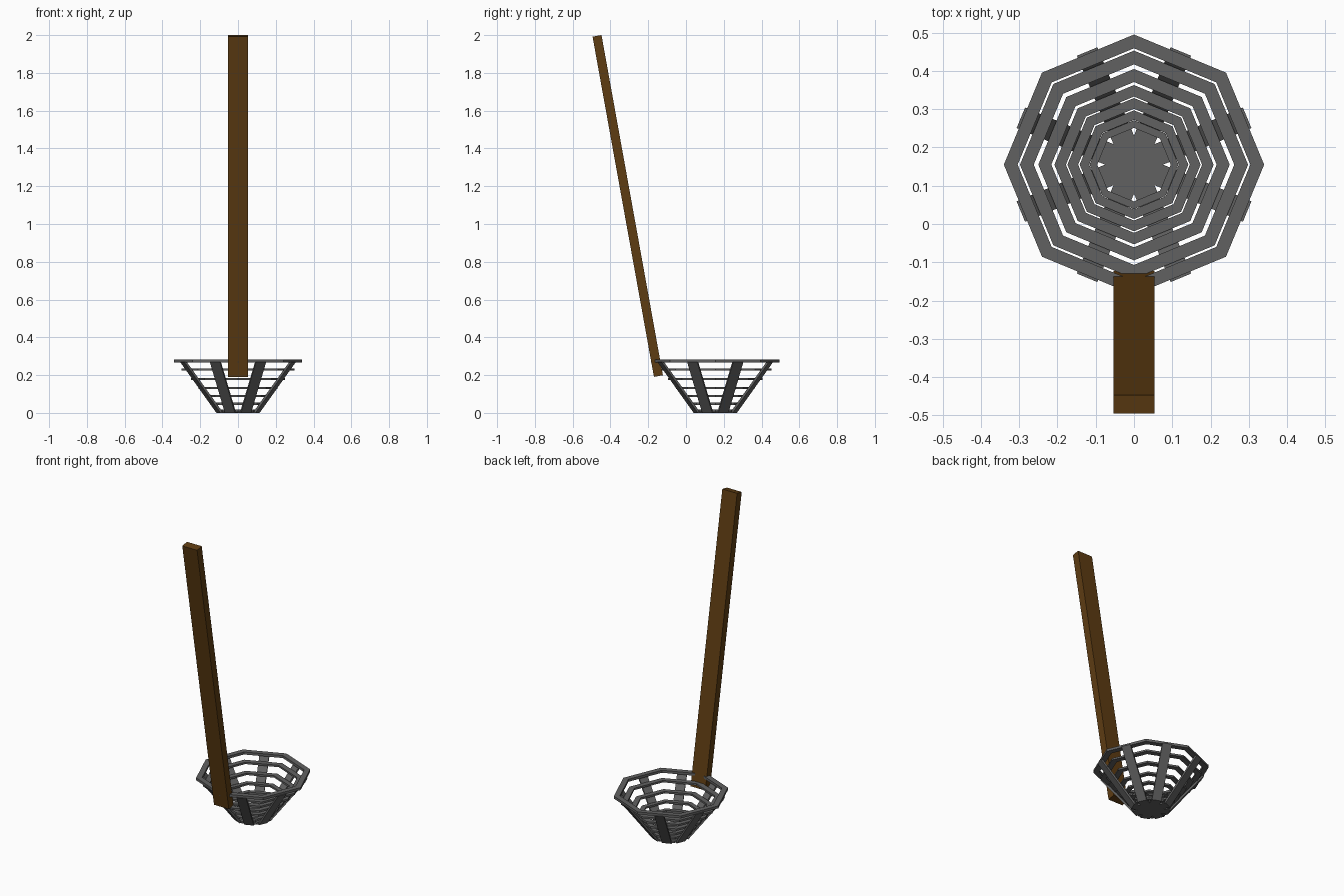
import bpy, bmesh, math
from mathutils import Matrix, Vector

if "Cube" in bpy.data.objects:
    bpy.data.objects.remove(bpy.data.objects["Cube"])

CY = 0.155          # basket centre on y


def material(name, rgb):
    m = bpy.data.materials.new(name)
    m.diffuse_color = (*rgb, 1)
    m.use_nodes = True
    m.node_tree.nodes["Principled BSDF"].inputs["Base Color"].default_value = m.diffuse_color
    return m


IRON = material("dark_iron", (0.12, 0.12, 0.12))
WOOD = material("brown_wood", (0.11, 0.045, 0.006))


def make(name, verts, faces, mat):
    me = bpy.data.meshes.new(name)
    me.from_pydata(verts, [], faces)
    bm = bmesh.new()
    bm.from_mesh(me)
    bmesh.ops.recalc_face_normals(bm, faces=bm.faces)
    bm.to_mesh(me)
    bm.free()
    me.materials.append(mat)
    ob = bpy.data.objects.new(name, me)
    bpy.context.collection.objects.link(ob)
    return ob


def ring(name, outer, width, z, height):
    """Octagonal hoop with a rectangular section."""
    section = [(outer, z - height / 2), (outer, z + height / 2),
               (outer - width, z + height / 2), (outer - width, z - height / 2)]
    verts, faces = [], []
    for i in range(8):
        a = i * math.pi / 4
        verts += [(r * math.cos(a), CY + r * math.sin(a), h) for r, h in section]
        for j in range(4):
            k, n = (j + 1) % 4, (i + 1) % 8
            faces.append((i * 4 + j, i * 4 + k, n * 4 + k, n * 4 + j))
    return make(name, verts, faces, IRON)


# Hoops: outer radius, radial width, height above ground, thickness
hoops = [(0.34, 0.036, 0.275, 0.016), (0.298, 0.036, 0.23, 0.012),
         (0.25, 0.034, 0.18, 0.012), (0.208, 0.030, 0.132, 0.012),
         (0.174, 0.028, 0.09, 0.012), (0.142, 0.025, 0.048, 0.012),
         (0.116, 0.020, 0.011, 0.012)]
for i, h in enumerate(hoops):
    ring(f"basket_hoop_{i + 1}", *h)

# Bent slats: flat spoke across the floor, then up the basket wall
path = [(0, 0.0), (0.112, 0.0), (0.320, 0.27), (0.306, 0.27), (0.105, 0.011), (0, 0.011)]
half = 0.029
quads = [(0, 1, 4, 5), (1, 2, 3, 4)]
for i in range(8):
    verts = [(r, s * half, z) for s in (-1, 1) for r, z in path]
    faces = [q for q in quads] + [tuple(v + 6 for v in q) for q in quads]
    faces += [(j, (j + 1) % 6, (j + 1) % 6 + 6, j + 6) for j in range(6)]
    ob = make(f"basket_slat_{i + 1}", verts, faces, IRON)
    ob.data.transform(Matrix.Translation((0, CY, 0)) @
                      Matrix.Rotation(math.pi / 8 + i * math.pi / 4, 4, 'Z'))

# Leaning wooden handle
low, high = Vector((0, -0.146, 0.195)), Vector((0, -0.471, 1.996))
axis = high - low
bpy.ops.mesh.primitive_cube_add(size=1, location=(low + high) / 2,
                                rotation=(math.atan2(-axis.y, axis.z), 0, 0))
handle = bpy.context.object
handle.name = "handle"
handle.scale = (0.106, 0.048, axis.length)
handle.data.materials.append(WOOD)
